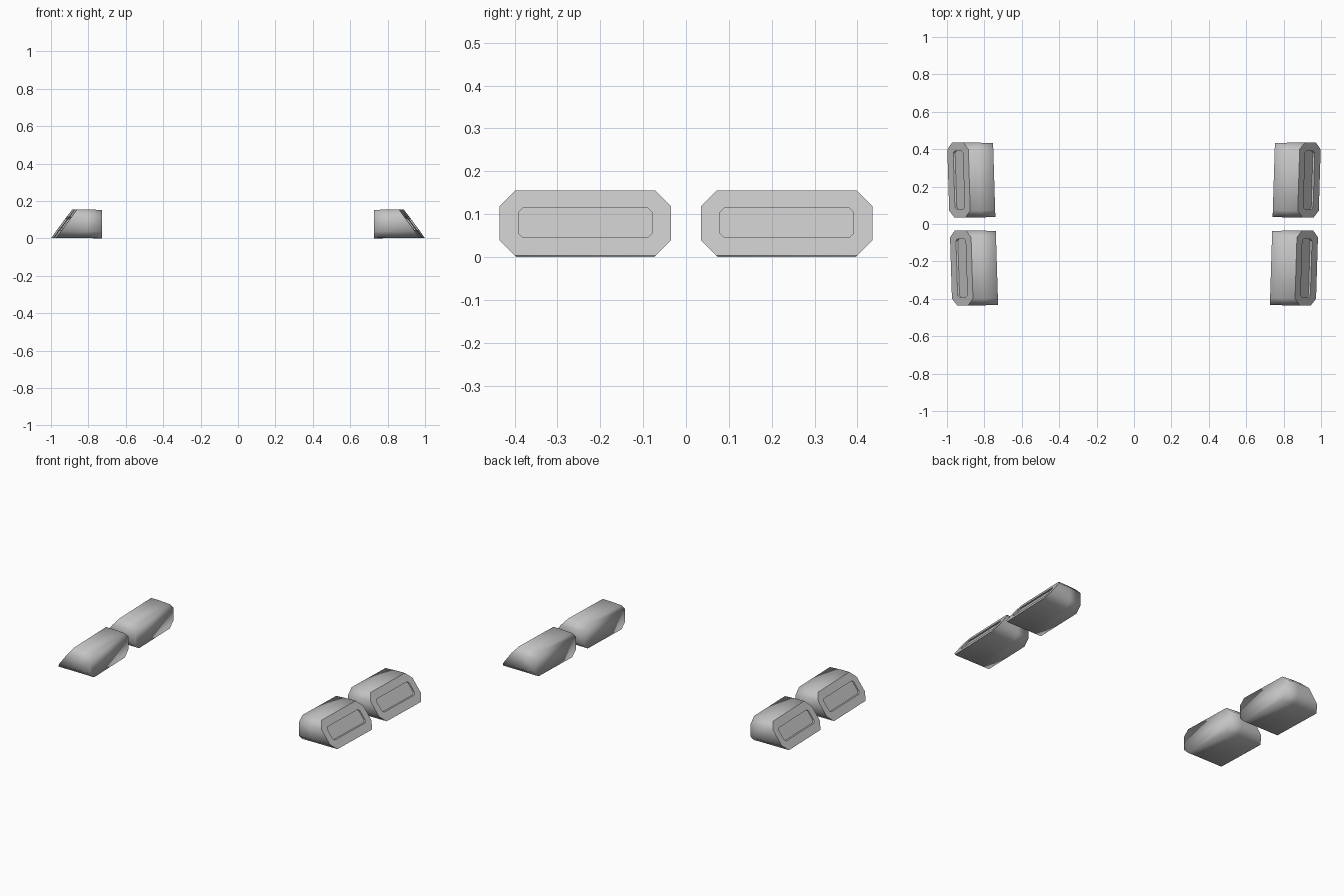
import bpy
import bmesh

default = bpy.data.objects.get("Cube")
if default:
    bpy.data.objects.remove(default, do_unlink=True)

grey = bpy.data.materials.new("light_grey")
grey.use_nodes = True
colour = (0.55, 0.55, 0.55, 1)
grey.diffuse_color = colour
grey.node_tree.nodes["Principled BSDF"].inputs["Base Color"].default_value = colour

YAW = 0.031      # outward drift along the length
SLOPE = 0.74     # lean of the outer face


def octagon(half, low, high, cut):
    """Rectangle with cut corners, as (y, z) pairs."""
    right = [(half - cut, low), (half, low + cut), (half, high - cut), (half - cut, high)]
    return right + [(-y, z) for y, z in reversed(right)]


def outer_x(z, depth=0.0):
    return 0.988 - depth - SLOPE * z


def make_block(name, side, y_mid):
    body = octagon(0.2, 0.003, 0.155, 0.036)
    inner = octagon(0.197, 0.0, 0.152, 0.036)
    panel = octagon(0.156, 0.045, 0.115, 0.011)
    # Sections from the inner end out to the floor of the recessed panel
    sections = [
        [(0.74, y, z) for y, z in inner],
        [(0.82, y, z) for y, z in body],
        [(outer_x(z), y, z) for y, z in body],
        [(outer_x(z), y, z) for y, z in panel],
        [(outer_x(z, 0.01), y, z) for y, z in panel],
    ]
    bm = bmesh.new()
    rings = [[bm.verts.new((side * (x + YAW * (y + y_mid)), y + y_mid, z))
              for x, y, z in ring] for ring in sections]
    count = len(body)
    # Smooth shell, flat outer rim and panel walls
    for level, (a, b) in enumerate(zip(rings, rings[1:])):
        for i in range(count):
            j = (i + 1) % count
            face = bm.faces.new((a[i], a[j], b[j], b[i]))
            face.smooth = level < 2
    bm.faces.new(rings[0]).smooth = True
    bm.faces.new(rings[-1])
    bmesh.ops.recalc_face_normals(bm, faces=bm.faces)
    mesh = bpy.data.meshes.new(name)
    bm.to_mesh(mesh)
    bm.free()
    mesh.materials.append(grey)
    bpy.context.collection.objects.link(bpy.data.objects.new(name, mesh))


# Two blocks on each side, front and rear
for side, side_name in ((1, "left"), (-1, "right")):
    for y_mid, place in ((-0.235, "front"), (0.235, "rear")):
        make_block(f"{place}_{side_name}_block", side, y_mid)
